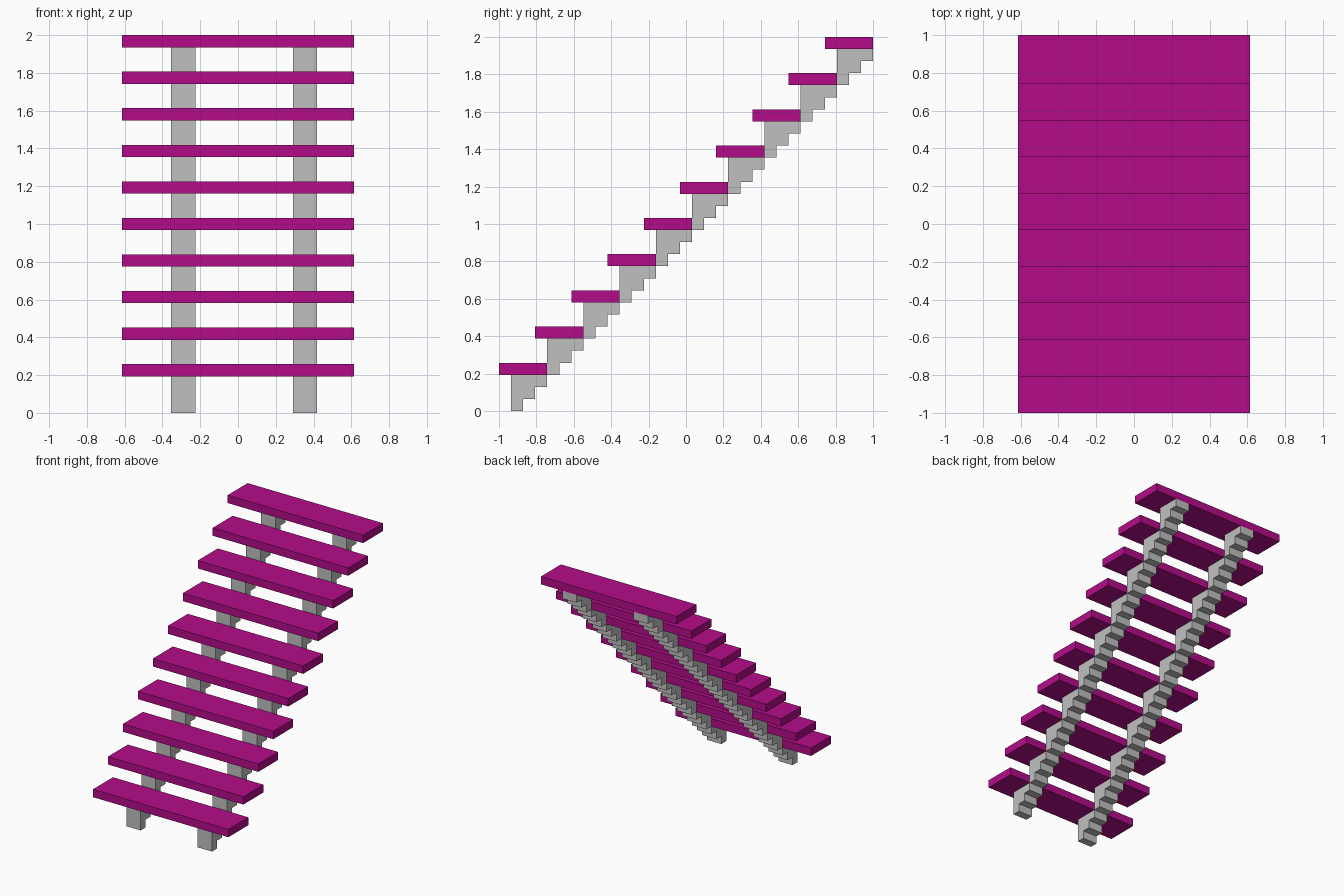
import bpy
import bmesh

cube = bpy.data.objects.get("Cube")
if cube:
    bpy.data.objects.remove(cube, do_unlink=True)

U = 2 / 31          # one block unit
STEPS = 10


def linear(c):
    c /= 255
    return c / 12.92 if c <= 0.04045 else ((c + 0.055) / 1.055) ** 2.4


def material(name, rgb):
    m = bpy.data.materials.new(name)
    col = [linear(c) for c in rgb] + [1]
    m.diffuse_color = col
    m.use_nodes = True
    m.node_tree.nodes["Principled BSDF"].inputs["Base Color"].default_value = col
    return m


def extrude_profile(name, profile, x0, x1, mat):
    """Extrude a (y, z) outline, given in block units, from x0 to x1."""
    bm = bmesh.new()
    face = bm.faces.new([bm.verts.new((x0 * U, y * U - 1, z * U)) for y, z in profile])
    out = bmesh.ops.extrude_face_region(bm, geom=[face])
    moved = [v for v in out["geom"] if isinstance(v, bmesh.types.BMVert)]
    bmesh.ops.translate(bm, verts=moved, vec=((x1 - x0) * U, 0, 0))
    bmesh.ops.recalc_face_normals(bm, faces=bm.faces)
    mesh = bpy.data.meshes.new(name)
    bm.to_mesh(mesh)
    bm.free()
    mesh.materials.append(mat)
    obj = bpy.data.objects.new(name, mesh)
    bpy.context.collection.objects.link(obj)


magenta = material("magenta", (180, 12, 137))
grey = material("light grey", (192, 192, 192))

# Outlines of one tread and of one notched support block below it
tread = [(0, 3), (4, 3), (4, 4), (0, 4)]
support = [(1, 0), (2, 0), (2, 1), (3, 1), (3, 2), (4, 2), (4, 3), (1, 3)]

for i in range(STEPS):
    def raised(outline):
        return [(y + 3 * i, z + 3 * i) for y, z in outline]

    extrude_profile(f"tread_{i + 1}", raised(tread), -9.5, 9.5, magenta)
    # Two rows of supports
    for side, x in (("right", -5.5), ("left", 4.5)):
        extrude_profile(f"{side}_support_{i + 1}", raised(support), x, x + 2, grey)
